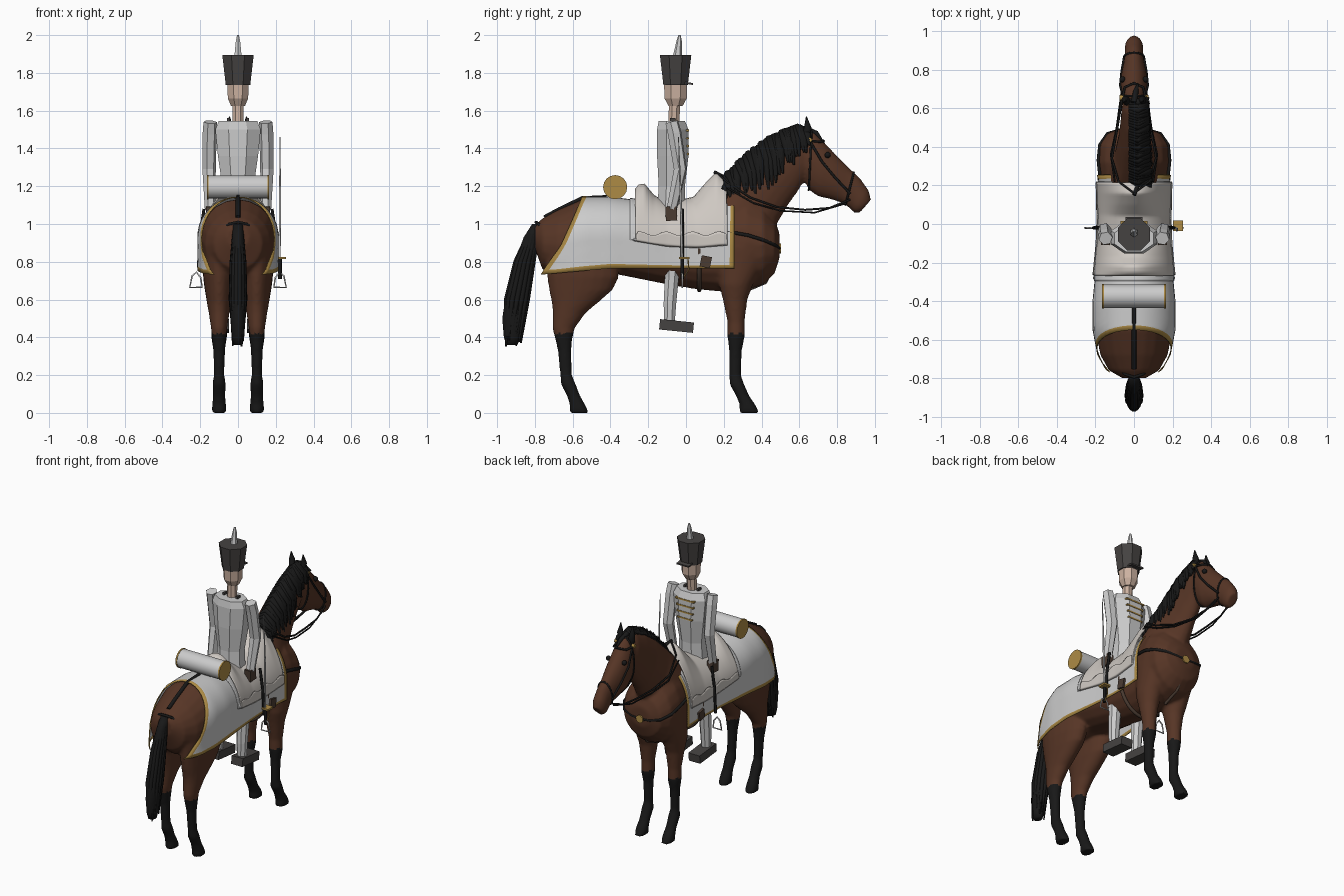
import bpy, bmesh, math, random
from mathutils import Vector

if "Cube" in bpy.data.objects:
    bpy.data.objects.remove(bpy.data.objects["Cube"])
random.seed(4)
pi = math.pi

def material(name, r, g, b):
    m = bpy.data.materials.new(name)
    m.diffuse_color = (r, g, b, 1)
    m.use_nodes = True
    m.node_tree.nodes["Principled BSDF"].inputs["Base Color"].default_value = m.diffuse_color
    return m

BAY, BLACK = material("bay", .095, .036, .019), material("black", .009, .009, .009)
WHITE, GOLD = material("white", .8, .8, .8), material("gold", .42, .26, .06)
FLEECE, SKIN = material("fleece", .62, .58, .54), material("skin", .6, .44, .35)
DARK, LEATHER = material("dark_felt", .06, .055, .053), material("leather", .07, .045, .032)

def add(name, me, mats=(), smooth=False):
    ob = bpy.data.objects.new(name, me)
    bpy.context.collection.objects.link(ob)
    for m in mats:
        me.materials.append(m)
    me.polygons.foreach_set("use_smooth", [smooth] * len(me.polygons))
    return ob

def baked(ob):
    bpy.context.view_layer.update()
    return bpy.data.meshes.new_from_object(ob.evaluated_get(bpy.context.evaluated_depsgraph_get()))

def loft_bm(bm, pairs, x=0, n=20, phase=0):
    """Ellipse rings; each pair is y1,z1,y2,z2,half width."""
    rings = []
    for y1, z1, y2, z2, w in pairs:
        c, h = Vector((x, (y1 + y2) / 2, (z1 + z2) / 2)), Vector((0, (y1 - y2) / 2, (z1 - z2) / 2))
        rings.append([bm.verts.new(c + h * math.sin(a) + Vector((w * math.cos(a), 0, 0)))
                      for a in (2 * pi * i / n + phase for i in range(n))])
    for a, b in zip(rings, rings[1:]):
        for i in range(n):
            bm.faces.new((a[i], a[(i + 1) % n], b[(i + 1) % n], b[i]))
    bm.faces.new(rings[0]); bm.faces.new(rings[-1])
    bmesh.ops.recalc_face_normals(bm, faces=bm.faces)

def mesh_from(bm, name):
    me = bpy.data.meshes.new(name)
    bm.to_mesh(me); bm.free()
    return me

def column(name, rings, x=0, mats=(), n=8, smooth=False):
    """Upright loft; rings are z, y centre, y radius, x radius."""
    bm = bmesh.new()
    loft_bm(bm, [(y - ry, z, y + ry, z, rx) for z, y, ry, rx in rings], x, n, pi / n)
    return add(name, mesh_from(bm, name), mats, smooth)

def tube(name, pts, r, mats=(), radii=None, res=2, smooth=True, cyclic=False):
    cu = bpy.data.curves.new(name, 'CURVE')
    cu.dimensions, cu.bevel_depth, cu.bevel_resolution, cu.use_fill_caps = '3D', r, res, True
    sp = cu.splines.new('POLY')
    sp.points.add(len(pts) - 1)
    sp.use_cyclic_u = cyclic
    for i, p in enumerate(pts):
        sp.points[i].co = (*p, 1)
        sp.points[i].radius = radii[i] if radii else 1
    tmp = bpy.data.objects.new("tmp", cu)
    bpy.context.collection.objects.link(tmp)
    me = baked(tmp)
    bpy.data.objects.remove(tmp)
    return add(name, me, mats, smooth)

def box(name, loc, size, mats=(), tilt=0):
    bm = bmesh.new()
    bmesh.ops.create_cube(bm, size=1)
    bmesh.ops.scale(bm, vec=size, verts=bm.verts)
    ob = add(name, mesh_from(bm, name), mats)
    ob.location, ob.rotation_euler.x = loc, tilt
    return ob

def interp(tab, y):
    for a, b in zip(tab, tab[1:]):
        if y <= b[0]:
            t = max(0, (y - a[0]) / (b[0] - a[0]))
            return [p + (q - p) * t for p, q in zip(a, b)]
    return tab[-1]

# horse: trunk, neck, head and legs fused into one smooth skin
trunk = [(-.80, .99, .87, .06), (-.76, 1.03, .76, .13), (-.68, 1.075, .70, .175), (-.55, 1.13, .72, .2),
         (-.40, 1.13, .74, .2), (-.25, 1.11, .71, .185), (-.1, 1.09, .68, .17), (.05, 1.1, .655, .165),
         (.2, 1.14, .64, .17), (.32, 1.15, .65, .185), (.41, 1.1, .68, .18), (.47, 1.02, .74, .14), (.495, .95, .82, .07)]
neck = [(.13, 1.15, .46, .84, .15), (.25, 1.27, .47, .98, .1), (.36, 1.37, .54, 1.1, .08), (.47, 1.45, .59, 1.17, .07),
        (.58, 1.5, .62, 1.22, .065), (.66, 1.48, .67, 1.25, .05)]
head = [(.61, 1.5, .62, 1.25, .05), (.68, 1.49, .65, 1.18, .07), (.735, 1.43, .7, 1.145, .073), (.79, 1.37, .77, 1.13, .066),
        (.86, 1.3, .83, 1.11, .052), (.92, 1.245, .865, 1.085, .048), (.967, 1.18, .89, 1.06, .047), (.98, 1.13, .92, 1.06, .033)]
hind = [(.88, -.56, .19, .085), (.72, -.545, .19, .085), (.65, -.557, .168, .076), (.58, -.59, .12, .064), (.53, -.618, .088, .055),
        (.45, -.648, .06, .043), (.39, -.647, .045, .038), (.33, -.643, .036, .031), (.2, -.635, .031, .028), (.15, -.622, .039, .036),
        (.09, -.595, .035, .033), (.045, -.575, .041, .037), (0, -.565, .052, .04)]
fore = [(.88, .31, .15, .085), (.68, .265, .09, .075), (.6, .26, .065, .058), (.48, .265, .045, .042), (.4, .265, .045, .042),
        (.33, .262, .034, .031), (.2, .26, .031, .028), (.15, .27, .039, .036), (.09, .3, .035, .033), (.045, .325, .042, .037), (0, .335, .054, .04)]
bm = bmesh.new()
loft_bm(bm, [(y, t, y, b, w) for y, t, b, w in trunk])
loft_bm(bm, neck)
loft_bm(bm, head)
for s in (-1, 1):
    for leg in (hind, fore):
        loft_bm(bm, [(y - ry, z, y + ry, z, rx) for z, y, ry, rx in leg], s * .1)
raw = add("raw_horse", mesh_from(bm, "raw_horse"))
mod = raw.modifiers.new("fuse", 'REMESH')
mod.mode, mod.voxel_size = 'VOXEL', .01
mod = raw.modifiers.new("soften", 'SMOOTH')
mod.factor, mod.iterations = .5, 6
me = baked(raw)
bpy.data.objects.remove(raw)
horse = add("horse", me, (BAY, BLACK), True)
for p in me.polygons:
    p.material_index = int(p.center.z < .42)

# ears and eyes
for s in (-1, 1):
    tube("ear", [(s * .035, .635, 1.46), (s * .045, .645, 1.51), (s * .045, .637, 1.57)], .022, (BLACK,), (1, .9, .1))
    bm = bmesh.new()
    bmesh.ops.create_uvsphere(bm, u_segments=12, v_segments=8, radius=.016)
    add("eye", mesh_from(bm, "eye"), (BLACK,), True).location = (s * .06, .75, 1.365)

# mane locks falling to the right, and forelock
crest = [(.17, 1.19), (.27, 1.29), (.36, 1.375), (.47, 1.45), (.58, 1.5), (.65, 1.495)]
for i in range(34):
    t = i / 33
    y, z = interp(crest, .19 + .45 * t)
    k = (.05 + .15 * math.sin(pi * min(1, t * .8 + .1))) * random.uniform(.8, 1.15)
    w, j = .1 - .025 * t, random.uniform(-.012, .012)
    tube("mane_lock", [(-.02, y, z - .02), (.02, y - .01, z + .01 + j * .6), (w * .75, y + .01 + j, z - k * .4), (w, y + .02 + j, z - k)],
         .02, (BLACK,), (.7, 1, 1.1, .25))
tube("forelock", [(0, .63, 1.505), (.01, .69, 1.48), (.02, .73, 1.43)], .017, (BLACK,), (1, .8, .2))

# tail
column("tail", [(1.0, -.79, .025, .025), (.93, -.815, .045, .032), (.8, -.852, .055, .038), (.65, -.888, .062, .042),
                (.5, -.912, .062, .04), (.4, -.92, .045, .032), (.36, -.922, .03, .025)], 0, (BLACK,), 16, True)
for i in range(14):
    a = 2 * pi * i / 14
    c, d, e = math.cos(a), math.sin(a), random.uniform(.35, .46)
    tube("tail_lock", [(.02 * c, -.81 + .025 * d, .95), (.03 * c, -.855 + .045 * d, .8), (.035 * c, -.895 + .055 * d, .6), (.03 * c, -.918 + .045 * d, e)],
         .015, (BLACK,), (.7, 1, 1, .3))

# cloths draped over the trunk
def drape(name, mats, us, vs, front, rear, top, bottom, off):
    bm = bmesh.new()
    rows = []
    for v in [-q for q in reversed(vs[1:])] + vs:
        s, q = (-1 if v < 0 else 1), abs(v)
        zf, row = (.5 * (1 - math.cos(pi * q)) if q < .5 else q), []
        for u in us:
            y0 = rear(zf)
            y = y0 + (front - y0) * u
            _, t, b, w = interp(trunk, y)
            zc, c = (t + b) / 2, math.cos(pi * q)
            z = zc + (t + off - zc) * c + (top(y, t) - t) * c ** 4 if q < .5 else zc + (bottom(y) - zc) * (2 * q - 1)
            row.append(bm.verts.new((s * (w + off) * math.sin(pi * min(q, .5)), y, z)))
        rows.append(row)
    last, end = len(rows) - 2, len(us) - 2
    for i, (a, b) in enumerate(zip(rows, rows[1:])):
        for j in range(len(us) - 1):
            f = bm.faces.new((a[j], a[j + 1], b[j + 1], b[j]))
            f.material_index = int(len(mats) > 1 and (i in (0, last) or j in (0, end)))
    bmesh.ops.recalc_face_normals(bm, faces=bm.faces)
    ob = add(name, mesh_from(bm, name), mats, True)
    m = ob.modifiers.new("thickness", 'SOLIDIFY')
    m.thickness = .005
    return ob

vs = [i / 20 for i in range(19)]
us = [i / 48 for i in range(49)]
drape("saddle_cloth", (WHITE, GOLD), [0, .03] + [i / 24 for i in range(1, 24)] + [.976, 1], vs + [.93, 1], .255,
      lambda f: -.55 - .22 * f, lambda y, t: t, lambda y: .765 + min(0, y + .4) * .09, .015)
seat = [(-.3, 1.13), (-.25, 1.185), (-.22, 1.19), (-.17, 1.13), (-.1, 1.09), (.04, 1.12), (.1, 1.19), (.16, 1.25), (.22, 1.21)]
drape("saddle_underlay", (WHITE,), us, vs + [1], .22, lambda f: -.295, lambda y, t: t + .003, lambda y: .92 + .008 * math.sin(45 * y), .019)
drape("fleece_saddle", (FLEECE,), us, vs + [1], .215, lambda f: -.26 - .01 * (1 - f), lambda y, t: max(t, interp(seat, y)[1]),
      lambda y: .95 + .01 * math.sin(45 * y), .024)

# bedroll
tube("bedroll", [(-.16, -.375, 1.195), (.16, -.375, 1.195)], .061, (), None, 6)
for s in (-1, 1):
    tube("bedroll_end", [(s * .155, -.375, 1.195), (s * .165, -.375, 1.195)], .064, (GOLD,), None, 6)

# harness straps
def strap(name, pts, r=.008, mat=BLACK, cyclic=False):
    return tube(name, pts, r, (mat,), None, 1, True, cyclic)

def hoop(name, y1, z1, y2, z2, w):
    a = [2 * pi * i / 24 for i in range(24)]
    strap(name, [(w * math.cos(t), (y1 + y2) / 2 + (y1 - y2) / 2 * math.sin(t), (z1 + z2) / 2 + (z1 - z2) / 2 * math.sin(t)) for t in a], .006, BLACK, True)

hoop("noseband", .888, 1.272, .845, 1.102, .051)
hoop("throat_strap", .665, 1.495, .65, 1.18, .07)
strap("crupper", [(0, -.42, 1.142), (0, -.55, 1.136), (0, -.67, 1.078), (0, -.75, 1.035)], .013)
strap("tail_strap", [(-.085, -.75, .97), (-.045, -.78, 1.0), (0, -.795, 1.01), (.045, -.78, 1.0), (.085, -.75, .97)])
strap("pommel_strap", [(0, .15, 1.275), (.02, .2, 1.25), (.03, .23, 1.2)], .01)
strap("breast_drop", [(0, .487, .87), (0, .47, .78), (0, .42, .69), (0, .3, .64)], .01, LEATHER)
strap("girth", [(.172 * math.cos(a), .07, .87 + .22 * math.sin(a)) for a in (pi + pi * i / 20 for i in range(21))], .012, LEATHER)
tube("breast_medallion", [(0, .483, .87), (0, .503, .87)], .026, (GOLD,), None, 4)
for s in (-1, 1):
    strap("breast_strap", [(s * .172, .22, .96), (s * .184, .33, .94), (s * .176, .41, .915), (s * .137, .468, .89), (s * .07, .488, .875), (0, .492, .87)], .01)
    strap("cheek_strap", [(s * .055, .655, 1.44), (s * .071, .72, 1.33), (s * .064, .79, 1.245), (s * .05, .87, 1.16)], .007)
    strap("brow_strap", [(s * .058, .665, 1.44), (s * .048, .71, 1.435), (0, .73, 1.44)], .007)
    strap("rein", [(s * .048, .87, 1.13), (s * .06, .76, 1.085), (s * .065, .63, 1.075), (s * .09, .48, 1.09), (s * .115, .34, 1.14), (s * .08, .22, 1.22), (0, .16, 1.275)], .006)
    strap("curb_rein", [(s * .048, .85, 1.11), (s * .065, .68, 1.06), (s * .09, .5, 1.07), (s * .12, .36, 1.11), (s * .1, .22, 1.19)], .005)
    tube("bridle_boss", [(s * .055, .655, 1.445), (s * .075, .655, 1.445)], .013, (GOLD,))
    box("girth_buckle", (s * .186, .105, .8), (.02, .055, .06), (LEATHER,), -.2)
    strap("stirrup_leather", [(s * .18, -.02, 1.08), (s * .2, -.02, .95), (s * .21, -.02, .77)], .009)
    tube("stirrup", [(s * .19, -.02, .665), (s * .197, -.02, .715), (s * .22, -.02, .745), (s * .243, -.02, .725), (s * .255, -.02, .665)], .005, (), None, 1, True, True)

# rider: faceted torso, head and tall cap
column("torso", [(1.05, -.08, .08, .1), (1.2, -.075, .075, .09), (1.36, -.07, .09, .115), (1.5, -.07, .09, .13), (1.545, -.075, .075, .11)])
column("neck", [(1.53, -.065, .032, .032), (1.64, -.06, .032, .032)], 0, (SKIN,))
column("face", [(1.625, -.055, .04, .04), (1.665, -.055, .064, .058), (1.75, -.055, .066, .062)], 0, (SKIN,))
column("cap", [(1.735, -.055, .07, .07), (1.895, -.055, .09, .09)], 0, (DARK,))
column("plume", [(1.89, -.045, .024, .022), (1.97, -.036, .014, .013), (2.0, -.034, .006, .006)], 0, (), 6)
box("cap_peak", (0, .012, 1.745), (.09, .05, .01), (DARK,), -.15)
for i in range(4):
    box("chest_braid", (0, .006, 1.37 + .042 * i), (.11 + .01 * i, .02, .01), (GOLD,))
for s in (-1, 1):
    box("collar_tab", (s * .05, -.07, 1.55), (.015, .03, .02), (DARK,))
    tube("arm", [(s * .147, -.075, 1.54), (s * .15, -.06, 1.48), (s * .153, -.03, 1.29), (s * .148, -.075, 1.08)], .038,
         (), (.95, 1, .95, .75), 1, False)
    box("glove", (s * .148, -.078, 1.055), (.045, .06, .075), (LEATHER,), .05)
    column("boot_leg", [(.47, -.088, .03, .03), (.58, -.085, .036, .036), (.72, -.075, .04, .04), (.98, -.07, .05, .055)], s * .09)
    box("boot", (s * .09, -.05, .46), (.085, .18, .055), (DARK,), -.1)

# sabre carried upright on the right
tube("sabre_blade", [(.22, -.02, .8), (.223, -.028, 1.15), (.222, -.04, 1.46)], .006, (), (1, 1, .3), 1)
tube("sabre_grip", [(.222, -.02, .71), (.222, -.02, .82)], .01, (BLACK,))
box("sabre_guard", (.228, -.01, .82), (.05, .055, .012), (GOLD,))
tube("sabre_knuckle_bow", [(.225, .01, .82), (.225, .015, .76), (.222, -.015, .715)], .004, (GOLD,), None, 1)
